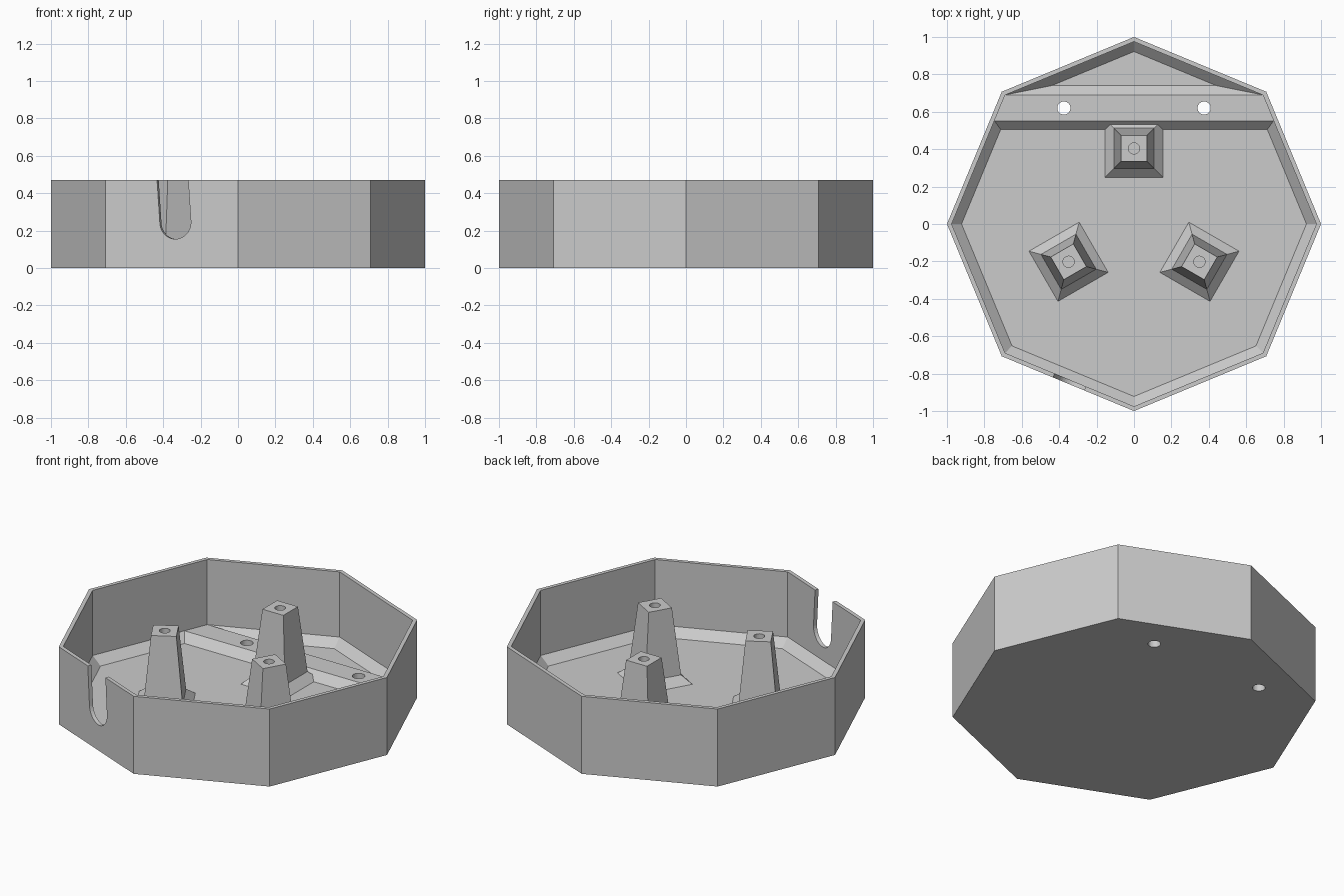
import bpy, bmesh
from math import cos, sin, pi, radians
from mathutils import Vector

if "Cube" in bpy.data.objects:
    bpy.data.objects.remove(bpy.data.objects["Cube"])

HEIGHT, FLOOR, STEP = 0.47, 0.025, 0.075

grey = bpy.data.materials.new("light_grey")
grey.use_nodes = True
grey.diffuse_color = (0.6, 0.6, 0.6, 1)
grey.node_tree.nodes["Principled BSDF"].inputs["Base Color"].default_value = (0.6, 0.6, 0.6, 1)


def loft(name, rings):
    """Skin a stack of equal-length rings and cap both ends."""
    bm = bmesh.new()
    loops = [[bm.verts.new(p) for p in ring] for ring in rings]
    for a, b in zip(loops, loops[1:]):
        for i in range(len(a)):
            j = (i + 1) % len(a)
            bm.faces.new((a[i], a[j], b[j], b[i]))
    bm.faces.new(loops[0][::-1])
    bm.faces.new(loops[-1])
    bmesh.ops.recalc_face_normals(bm, faces=bm.faces)
    mesh = bpy.data.meshes.new(name)
    bm.to_mesh(mesh)
    bm.free()
    mesh.materials.append(grey)
    obj = bpy.data.objects.new(name, mesh)
    bpy.context.collection.objects.link(obj)
    return obj


def ring(sides, radius, z, x=0, y=0, turn=0):
    return [(x + radius * cos(turn + 2 * pi * i / sides),
             y + radius * sin(turn + 2 * pi * i / sides), z) for i in range(sides)]


def drill(x, y, radius, z0, z1):
    return loft("drill", [ring(32, radius, z, x, y) for z in (z0, z1)])


def cut(obj, cutters):
    """Subtract the cutters and bake the result into the mesh."""
    for c in cutters:
        c.hide_render = True
        mod = obj.modifiers.new("cut", 'BOOLEAN')
        mod.operation, mod.solver, mod.object = 'DIFFERENCE', 'EXACT', c
    bpy.context.view_layer.update()
    graph = bpy.context.evaluated_depsgraph_get()
    mesh = bpy.data.meshes.new_from_object(obj.evaluated_get(graph))
    obj.modifiers.clear()
    obj.data = mesh


# Octagonal tray with a chamfer where the wall meets the floor
tray = loft("tray", [ring(8, r, z) for r, z in (
    (1, 0), (1, HEIGHT), (0.975, HEIGHT), (0.975, STEP), (0.922, FLOOR))])


# Raised bar across the back, its ends buried in the walls
def wall_x(y, r=0.985):
    k = 2 ** 0.5 - 1
    return min(r - k * y, (r - y) / k)


profile = [(0.505, 0.01), (0.505, FLOOR), (0.552, STEP),
           (0.69, STEP), (0.74, FLOOR), (0.74, 0.01)]
bar = loft("back_bar", [[(s * wall_x(y), y, z) for y, z in profile] for s in (-1, 1)])

# Screw holes through bar and floor
holes = [drill(s * 0.375, 0.62, 0.035, -0.1, 0.2) for s in (-1, 1)]

# Cable slot in one front wall, leaning slightly
out = Vector((cos(radians(-112.5)), sin(radians(-112.5)), 0))
along = Vector((-out.y, out.x, 0))
low, r = Vector((0.02, 0.245)), 0.09
outline = [low + r * Vector((cos(a), sin(a)))
           for a in (pi + pi * i / 20 for i in range(21))]
outline += [Vector((r - 0.005, 0.6)), Vector((-r - 0.005, 0.6))]
slot = loft("slot_cutter", [[out * d + along * p.x + Vector((0, 0, p.y))
                             for p in outline] for d in (0.85, 1.0)])

cut(tray, holes + [slot])
cut(bar, holes)
helpers = holes + [slot]

# Three tapered posts with flared feet and blind screw holes
for name, angle in (("back_post", 90), ("right_post", 210), ("left_post", 330)):
    a = radians(angle)
    x, y = 0.404 * cos(a), 0.404 * sin(a)
    levels = ((0.155, 0.01), (0.155, FLOOR), (0.108, 0.072), (0.07, HEIGHT))
    post = loft(name, [ring(4, h * 2 ** 0.5, z, x, y, a + pi / 4) for h, z in levels])
    bore = drill(x, y, 0.03, 0.15, 0.6)
    cut(post, [bore])
    helpers.append(bore)

for h in helpers:
    bpy.data.objects.remove(h)
